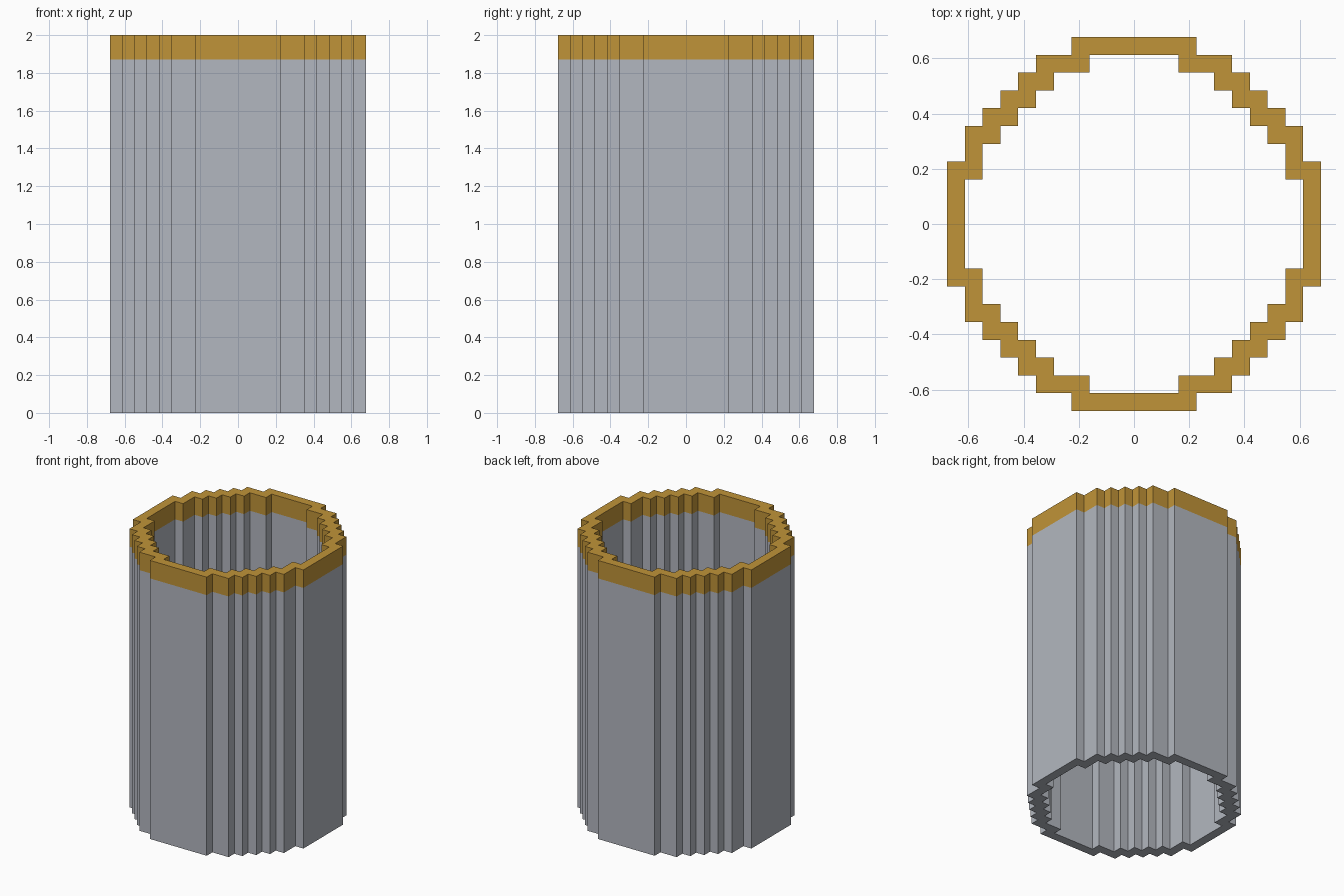
import bpy
import bmesh

cube = bpy.data.objects.get("Cube")
if cube:
    bpy.data.objects.remove(cube, do_unlink=True)

CELL = 2 / 31                      # block size: the tube is 31 blocks tall
LEVELS = [0, 29 * CELL, 31 * CELL]  # base, start of the rim band, top


def make_material(name, rgb):
    mat = bpy.data.materials.new(name)
    mat.use_nodes = True
    mat.diffuse_color = (*rgb, 1)
    mat.node_tree.nodes["Principled BSDF"].inputs["Base Color"].default_value = (*rgb, 1)
    return mat


# Stepped outline of one quarter, in blocks, from the back flat to the left flat
QUARTER = [(3.5, 10.5), (3.5, 9.5), (5.5, 9.5), (5.5, 8.5), (6.5, 8.5),
           (6.5, 7.5), (7.5, 7.5), (7.5, 6.5), (8.5, 6.5), (8.5, 5.5),
           (9.5, 5.5), (9.5, 3.5), (10.5, 3.5)]


def outline(inset):
    """Full stepped ring, made by turning the quarter four times."""
    ring = []
    quarter = [(x - inset, y - inset) for x, y in QUARTER]
    for _ in range(4):
        ring += [(x * CELL, y * CELL) for x, y in quarter]
        quarter = [(y, -x) for x, y in quarter]
    return ring


bm = bmesh.new()


def ring_verts(inset, z):
    return [bm.verts.new((x, y, z)) for x, y in outline(inset)]


# Closed section loop: up the outside, over the rim, down the inside
rings = [ring_verts(0, z) for z in LEVELS] + [ring_verts(1, z) for z in reversed(LEVELS)]
for lower, upper in zip(rings, rings[1:] + rings[:1]):
    for i in range(len(lower)):
        j = (i + 1) % len(lower)
        bm.faces.new((lower[i], lower[j], upper[j], upper[i]))
bmesh.ops.recalc_face_normals(bm, faces=bm.faces)

# Gold band on every face above the band line
for face in bm.faces:
    face.material_index = int(face.calc_center_median().z > LEVELS[1])

mesh = bpy.data.meshes.new("stepped_tube")
bm.to_mesh(mesh)
bm.free()
mesh.materials.append(make_material("light grey", (0.45, 0.475, 0.525)))
mesh.materials.append(make_material("gold", (0.53, 0.295, 0.04)))
tube = bpy.data.objects.new("stepped_tube", mesh)
bpy.context.scene.collection.objects.link(tube)
